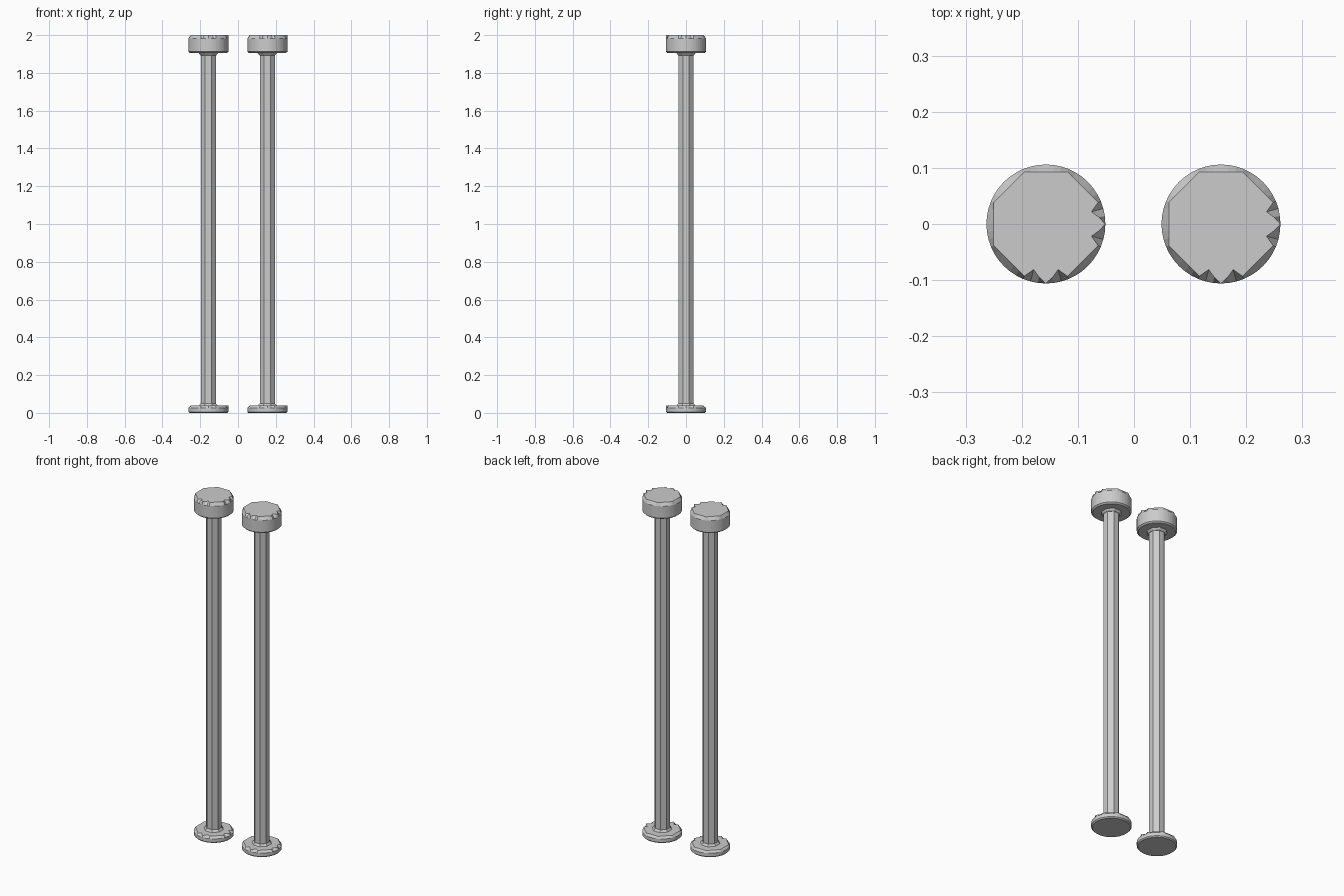
import bpy, bmesh
from math import sin, cos, pi, radians

cube = bpy.data.objects.get("Cube")
if cube:
    bpy.data.objects.remove(cube, do_unlink=True)

steel = bpy.data.materials.new("plain_grey")
steel.use_nodes = True
steel.diffuse_color = (0.6, 0.6, 0.6, 1)
steel.node_tree.nodes["Principled BSDF"].inputs["Base Color"].default_value = (0.6, 0.6, 0.6, 1)

SIDES = 48
R = 0.106


def circle(radius):
    return lambda a: radius


def octagon(apothem, turn=0):
    """Radius of a flat-sided octagon at angle a."""
    return lambda a: apothem / cos((a - turn + pi / 8) % (pi / 4) - pi / 8)


def worn(spikes):
    """Octagonal edge with notches beside small points that reach the rim."""
    base = octagon(0.093)

    def radius(a):
        for s in spikes:
            d = abs((a - radians(s) + pi) % (2 * pi) - pi)
            if d < 0.34:
                return R - (R - 0.084) * min(d / 0.26, 1)
        return min(base(a), R)
    return radius


def loft(name, x, rings, sides=SIDES, start=0.0):
    """Skin a stack of (height, radius function) rings and cap both ends."""
    bm = bmesh.new()
    loops = []
    for z, radius in rings:
        angles = [start + 2 * pi * i / sides for i in range(sides)]
        loops.append([bm.verts.new((radius(a) * cos(a), radius(a) * sin(a), z)) for a in angles])
    for low, high in zip(loops, loops[1:]):
        for i in range(sides):
            j = (i + 1) % sides
            bm.faces.new((low[i], low[j], high[j], high[i]))
    bm.faces.new(loops[0][::-1])
    bm.faces.new(loops[-1])
    mesh = bpy.data.meshes.new(name)
    bm.to_mesh(mesh)
    bm.free()
    mesh.materials.append(steel)
    obj = bpy.data.objects.new(name, mesh)
    obj.location.x = x
    bpy.context.collection.objects.link(obj)
    return obj


for side, x in (("right", -0.157), ("left", 0.155)):
    spikes = (0, 270)
    # Thick head with a worn upper edge
    loft(side + "_head", x, [(1.905, circle(0.098)), (1.912, circle(R)),
                             (1.982, circle(R)), (2.0, worn(spikes))])
    # Eight-sided shaft with small collars at both ends
    loft(side + "_shaft", x, [(0.02, circle(0.043)), (1.95, circle(0.043))], 8, pi / 8)
    loft(side + "_upper_collar", x, [(1.893, circle(0.045)), (1.91, circle(0.06))], 8, pi / 8)
    loft(side + "_lower_collar", x, [(0.03, circle(0.06)), (0.05, circle(0.044))], 8, pi / 8)
    # Thin foot plate
    loft(side + "_foot", x, [(0.0, circle(0.1)), (0.006, circle(R)),
                             (0.026, circle(R)), (0.038, worn(spikes))])
